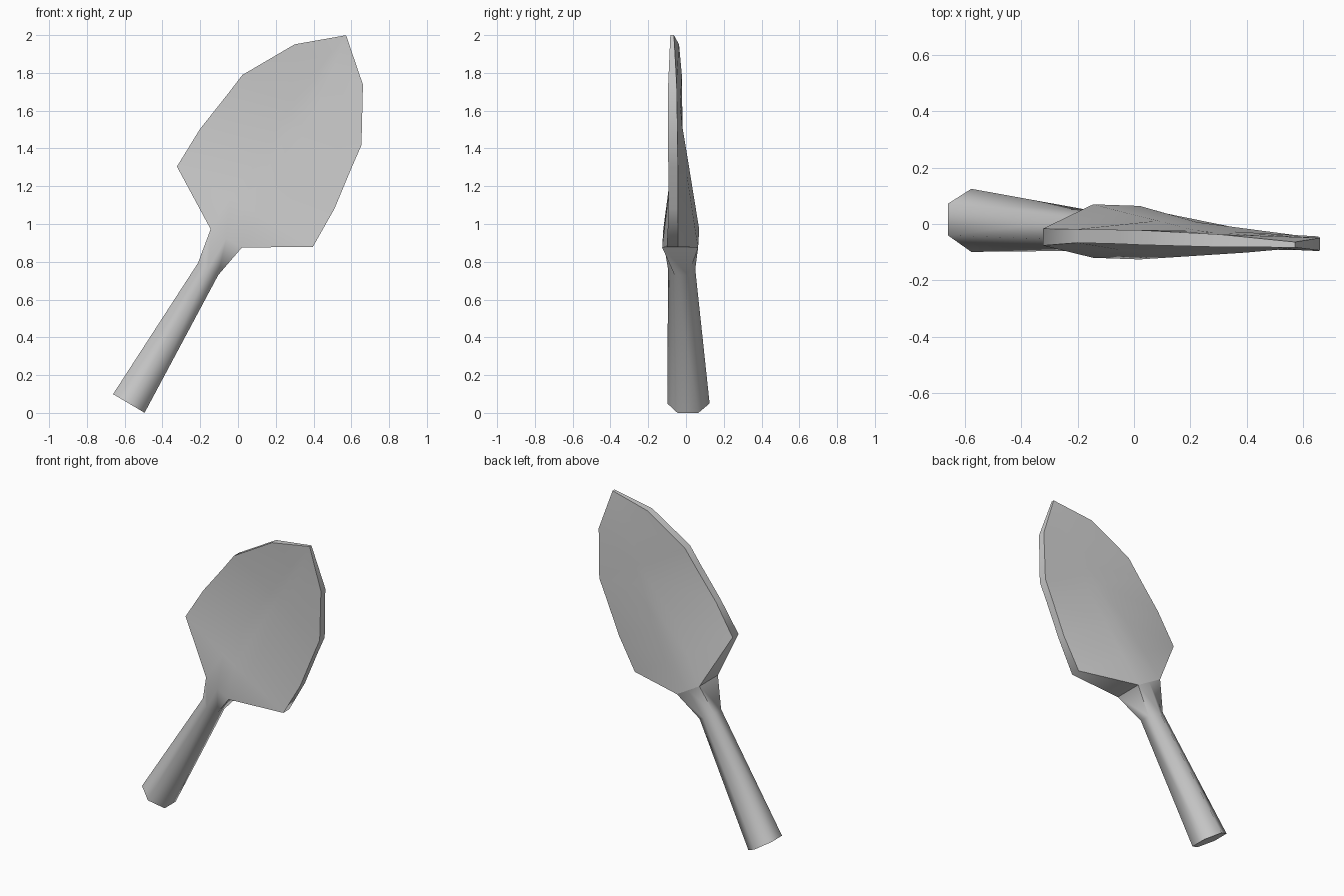
import bpy
import bmesh
import math
from mathutils import Vector

cube = bpy.data.objects.get("Cube")
if cube:
    bpy.data.objects.remove(cube)

grey = bpy.data.materials.new("pale grey")
grey.use_nodes = True
colour = (0.6, 0.6, 0.6, 1)
grey.diffuse_color = colour
grey.node_tree.nodes["Principled BSDF"].inputs["Base Color"].default_value = colour

# Tilted long axis of the tool, its sideways direction, and a slight twist
START = Vector((-0.578, 0, 0.05))
ALONG = Vector((0.508, 0, 0.861))
SIDE = Vector((0.861, -0.03, -0.508))

# Rectangular socket where the handle flares into the blade
SOCKET_S, SOCKET_W, SOCKET_BACK, SOCKET_FRONT = 1.015, 0.096, 0.067, -0.123


def hexagon(s, radius, y):
    """Handle ring: the outer columns collapse onto the hexagon's sides."""
    w, h = radius * math.sqrt(3) / 2, radius / 2
    return s, (0, w, w), (y + radius, y + h, y + h), (y - radius, y - h, y - h)


def blade_ring(s, ridge, width, back, rim_back, spine, scoop, rim_front):
    """Blade ring: flat ridge behind, spine and shallow scoop in front."""
    return s, (0, ridge, width), (back, back, rim_back), (spine, scoop, rim_front)


stations = [
    # Six-sided handle with a narrow neck
    hexagon(0, 0.112, 0.013),
    hexagon(0.826, 0.072, -0.023),
    (SOCKET_S, (0, SOCKET_W, SOCKET_W), (SOCKET_BACK,) * 3, (SOCKET_FRONT,) * 3),
    # Scooped blade
    blade_ring(1.21, 0.09, 0.418, 0.040, -0.029, -0.100, -0.096, -0.089),
    blade_ring(1.441, 0.08, 0.414, 0.009, -0.031, -0.074, -0.073, -0.079),
    blade_ring(1.68, 0.07, 0.381, -0.024, -0.032, -0.064, -0.065, -0.082),
    blade_ring(1.804, 0.06, 0.366, -0.032, -0.033, -0.064, -0.065, -0.085),
    blade_ring(2.084, 0.03, 0.210, -0.043, -0.043, -0.072, -0.073, -0.088),
    # Pointed tip
    (2.264, (0, 0, 0), (-0.064,) * 3, (-0.083,) * 3),
]

# Skin the rings: along the back columns, then returning along the front
bm = bmesh.new()
rings = []
for s, widths, back, front in stations:
    half = list(zip(widths, back, front))
    columns = [(-w, b, f) for w, b, f in reversed(half[1:])] + half
    points = [(t, b) for t, b, f in columns]
    points += [(t, f) for t, b, f in reversed(columns)]
    rings.append([bm.verts.new(START + ALONG * s + SIDE * t + Vector((0, y, 0)))
                  for t, y in points])
for low, high in zip(rings, rings[1:]):
    for i in range(len(low)):
        j = (i + 1) % len(low)
        bm.faces.new((low[i], low[j], high[j], high[i]))
bm.faces.new(rings[0])
bmesh.ops.remove_doubles(bm, verts=bm.verts, dist=0.0005)
bmesh.ops.recalc_face_normals(bm, faces=bm.faces)
mesh = bpy.data.meshes.new("handle_and_blade")
bm.to_mesh(mesh)
bm.free()
mesh.materials.append(grey)
trowel = bpy.data.objects.new("handle_and_blade", mesh)
bpy.context.collection.objects.link(trowel)
bpy.ops.object.select_all(action="DESELECT")
trowel.select_set(True)
bpy.context.view_layer.objects.active = trowel
bpy.ops.object.shade_smooth_by_angle(angle=math.radians(72))

# Crease the back and sides of the socket; the front flows on smoothly
for edge in mesh.edges:
    ends = [mesh.vertices[i].co for i in edge.vertices]
    at_socket = all(abs((co - START).dot(ALONG) - SOCKET_S) < 0.001 for co in ends)
    if at_socket and max(co.y for co in ends) > 0:
        edge.use_edge_sharp = True
